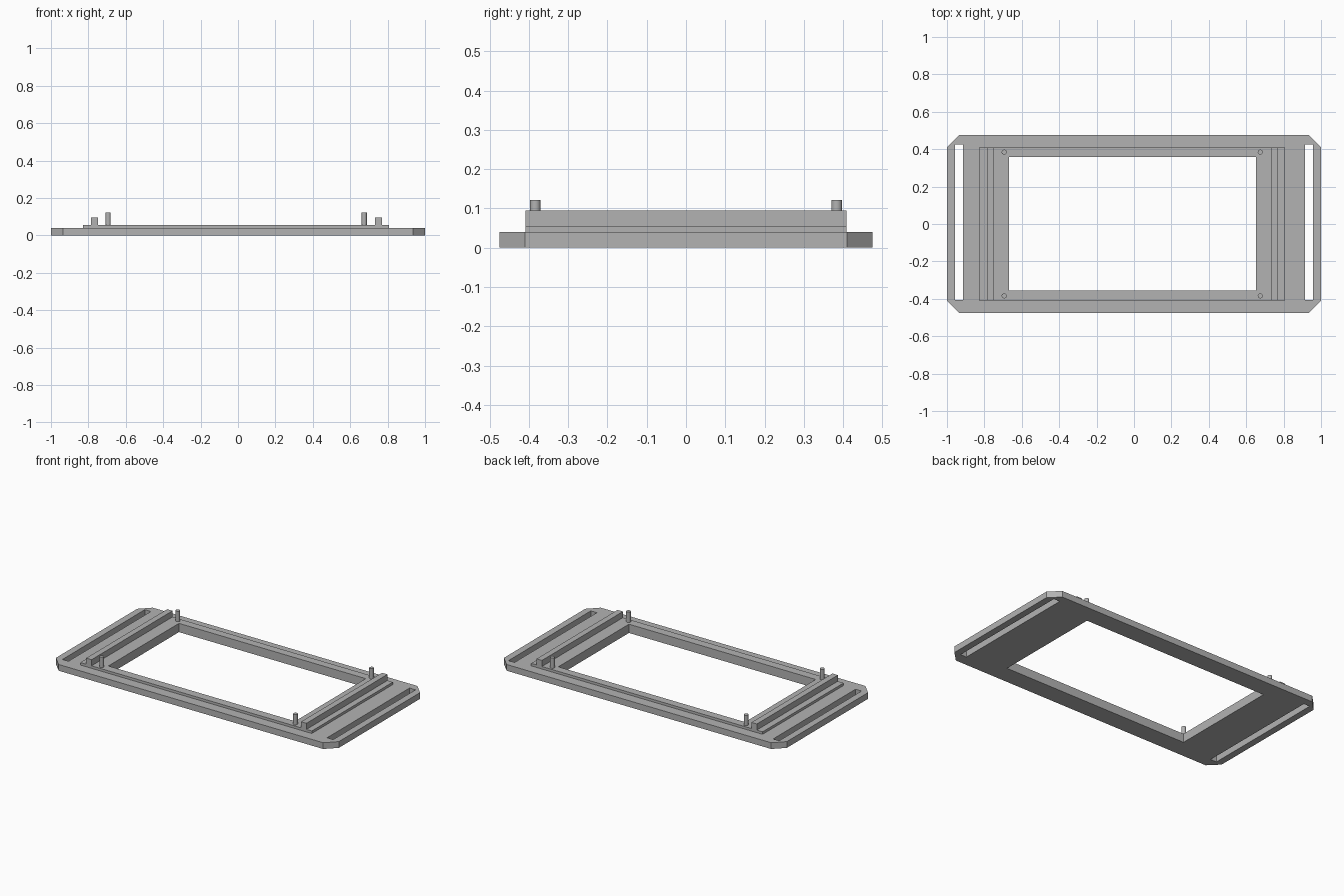
import bpy
import bmesh

cube = bpy.data.objects.get("Cube")
if cube:
    bpy.data.objects.remove(cube)

grey = bpy.data.materials.new("grey_plastic")
grey.use_nodes = True
COLOUR = (0.45, 0.45, 0.45, 1)
grey.diffuse_color = COLOUR
grey.node_tree.nodes["Principled BSDF"].inputs["Base Color"].default_value = COLOUR


def rect(x0, x1, y0, y1):
    return [(x0, y0), (x1, y0), (x1, y1), (x0, y1)]


def finish(name, bm):
    bmesh.ops.recalc_face_normals(bm, faces=bm.faces)
    mesh = bpy.data.meshes.new(name)
    bm.to_mesh(mesh)
    bm.free()
    mesh.materials.append(grey)
    obj = bpy.data.objects.new(name, mesh)
    bpy.context.collection.objects.link(obj)
    return obj


def plate(name, outline, holes, z0, z1):
    """Flat outline with through holes, extruded from z0 to z1."""
    bm = bmesh.new()
    edges = []
    for loop in [outline] + holes:
        vs = [bm.verts.new((x, y, z0)) for x, y in loop]
        edges += [bm.edges.new((a, b)) for a, b in zip(vs, vs[1:] + vs[:1])]
    bmesh.ops.triangle_fill(bm, edges=edges, use_beauty=True, normal=(0, 0, 1))
    top = bmesh.ops.extrude_face_region(bm, geom=bm.faces[:], use_keep_orig=True)
    moved = [g for g in top["geom"] if isinstance(g, bmesh.types.BMVert)]
    bmesh.ops.translate(bm, verts=moved, vec=(0, 0, z1 - z0))
    return finish(name, bm)


# Base plate with chamfered corners, window and two strap slots
BASE_TOP, FRAME_TOP = 0.04, 0.056
window = rect(-0.668, 0.652, -0.355, 0.358)
outline = [(-0.935, -0.475), (0.935, -0.475), (1, -0.41), (1, 0.41),
           (0.935, 0.475), (-0.935, 0.475), (-1, 0.41), (-1, -0.41)]
slots = [rect(-0.957, -0.914, -0.406, 0.426), rect(0.914, 0.957, -0.406, 0.426)]
plate("base_plate", outline, [window] + slots, 0, BASE_TOP)

# Raised frame around the window
plate("raised_frame", rect(-0.828, 0.808, -0.409, 0.409), [window], BASE_TOP, FRAME_TOP)

# Upright ribs at both ends of the frame
for side, x in (("right", -0.768), ("left", 0.751)):
    plate(side + "_rib", rect(x - 0.019, x + 0.019, -0.409, 0.409), [], FRAME_TOP, 0.095)

# Locating pegs at the window corners
for side, x in (("right", -0.694), ("left", 0.675)):
    for end, y in (("front", -0.384), ("back", 0.384)):
        bpy.ops.mesh.primitive_cylinder_add(vertices=24, radius=0.0135, depth=0.122 - FRAME_TOP,
                                            location=(x, y, (0.122 + FRAME_TOP) / 2))
        peg = bpy.context.object
        peg.name = f"{end}_{side}_peg"
        peg.data.materials.append(grey)
        bpy.ops.object.shade_smooth_by_angle()
